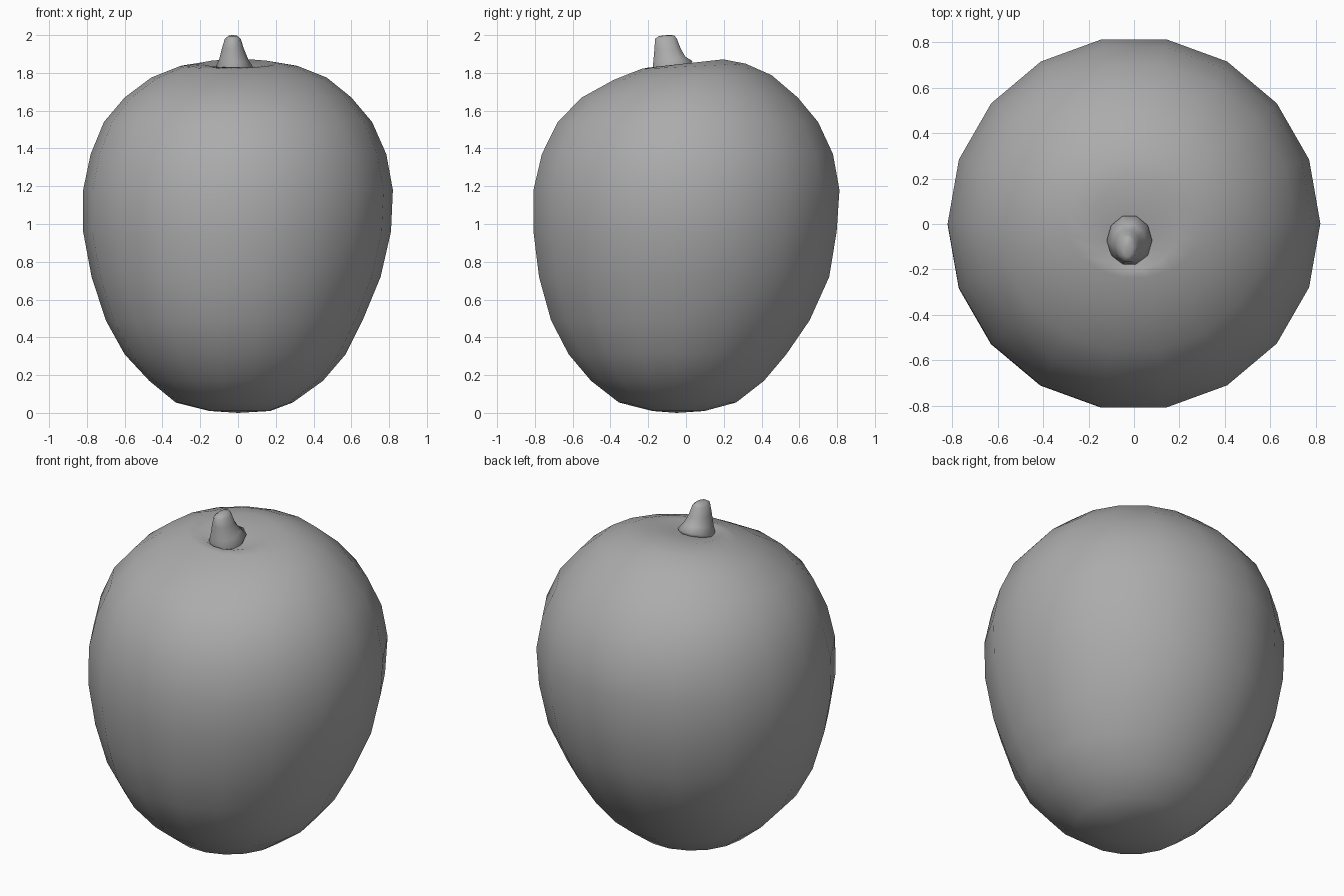
import bpy, bmesh, math

grey = bpy.data.materials.new("dark_grey")
grey.diffuse_color = (0.41, 0.41, 0.41, 1)

def loft(name, rings, sides, bottom, top, phase=0.0):
    """Each ring: z, x min, x max, y min, y max, slope of z along y."""
    bm = bmesh.new()
    loops = []
    for z, x0, x1, y0, y1, slope in rings:
        cx, cy, rx, ry = (x0 + x1) / 2, (y0 + y1) / 2, (x1 - x0) / 2, (y1 - y0) / 2
        loop = []
        for i in range(sides):
            a = math.tau * i / sides + phase
            dy = ry * math.sin(a)
            loop.append(bm.verts.new((cx + rx * math.cos(a), cy + dy, z + slope * dy)))
        loops.append(loop)
    for lo, hi in zip(loops, loops[1:]):
        for i in range(sides):
            j = (i + 1) % sides
            bm.faces.new((lo[i], lo[j], hi[j], hi[i]))
    b, t = bm.verts.new(bottom), bm.verts.new(top)
    for i in range(sides):
        j = (i + 1) % sides
        bm.faces.new((b, loops[0][j], loops[0][i]))
        bm.faces.new((t, loops[-1][i], loops[-1][j]))
    for f in bm.faces:
        f.smooth = True
    mesh = bpy.data.meshes.new(name)
    bm.to_mesh(mesh)
    bm.free()
    mesh.materials.append(grey)
    obj = bpy.data.objects.new(name, mesh)
    bpy.context.collection.objects.link(obj)
    return obj

# Rounded fruit body, slightly lopsided, with a shallow dimple under the stem
loft("fruit_body", [
    (0.01, -0.15, 0.17, -0.18, 0.10, 0),
    (0.055, -0.33, 0.29, -0.36, 0.27, 0),
    (0.17, -0.47, 0.45, -0.51, 0.42, 0),
    (0.31, -0.60, 0.57, -0.63, 0.54, 0),
    (0.49, -0.70, 0.66, -0.725, 0.665, 0),
    (0.72, -0.775, 0.755, -0.79, 0.77, 0),
    (0.96, -0.82, 0.81, -0.82, 0.81, 0),
    (1.18, -0.82, 0.82, -0.82, 0.825, 0),
    (1.37, -0.78, 0.785, -0.775, 0.79, 0),
    (1.54, -0.71, 0.71, -0.69, 0.71, 0),
    (1.67, -0.60, 0.60, -0.56, 0.60, 0),
    (1.775, -0.46, 0.47, -0.39, 0.46, 0.03),
    (1.835, -0.31, 0.32, -0.24, 0.32, 0.05),
    (1.85, -0.19, 0.20, -0.20, 0.20, 0.11),
    (1.82, -0.10, 0.06, -0.15, 0.03, 0.25),
], 18, (0, -0.05, 0.0), (-0.02, -0.07, 1.82))

# Short tapered stem, with its flared base following the slope of the top
loft("stem", [
    (1.80, -0.11, 0.07, -0.175, 0.02, 0.3),
    (1.83, -0.12, 0.08, -0.185, 0.04, 0.3),
    (1.87, -0.10, 0.055, -0.178, 0.0, 0.2),
    (1.93, -0.085, 0.03, -0.17, -0.025, 0.0),
    (1.98, -0.07, 0.015, -0.167, -0.045, 0.0),
    (1.997, -0.05, -0.005, -0.145, -0.06, 0.05),
], 10, (-0.02, -0.07, 1.79), (-0.03, -0.10, 2.0))
